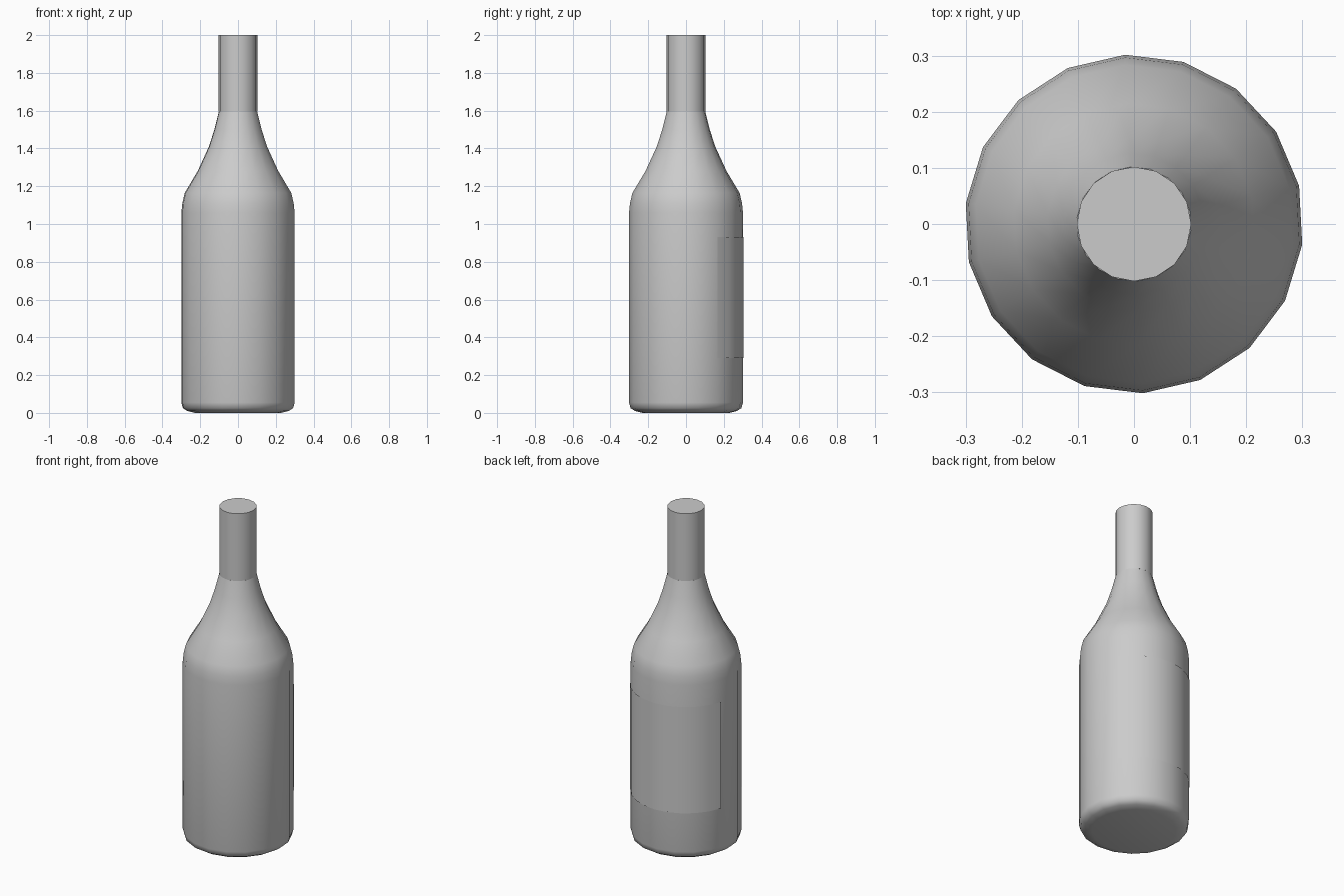
import bpy, bmesh
from math import cos, sin, radians

if "Cube" in bpy.data.objects:
    bpy.data.objects.remove(bpy.data.objects["Cube"])


def lathe(name, profile, start, end, steps, closed, cap=False):
    """Sweep (radius, z) points round the z axis between two angles."""
    bm = bmesh.new()
    count = steps if closed else steps + 1
    rings = []
    for r, z in profile:
        ring = []
        for i in range(count):
            a = radians(start + (end - start) * i / steps)
            ring.append(bm.verts.new((r * cos(a), r * sin(a), z)))
        rings.append(ring)
    for low, high in zip(rings, rings[1:]):
        for i in range(steps):
            j = (i + 1) % count
            bm.faces.new((low[i], low[j], high[j], high[i]))
    if cap:
        bm.faces.new(rings[0][::-1])
        bm.faces.new(rings[-1])
    mesh = bpy.data.meshes.new(name)
    bm.to_mesh(mesh)
    bm.free()
    obj = bpy.data.objects.new(name, mesh)
    bpy.context.collection.objects.link(obj)
    bpy.ops.object.select_all(action='DESELECT')
    obj.select_set(True)
    bpy.context.view_layer.objects.active = obj
    bpy.ops.object.shade_smooth_by_angle(angle=radians(50))
    return obj


# Body: rounded base, straight wall and sloping shoulder
lathe("bottle_body", [(0.23, 0.0), (0.27, 0.01), (0.294, 0.025), (0.302, 0.055),
                      (0.302, 1.06), (0.297, 1.11), (0.284, 1.165),
                      (0.215, 1.28), (0.155, 1.41), (0.126, 1.50), (0.102, 1.595)],
      13, 373, 18, True, cap=True)

# Neck: plain cylinder closed at the top
lathe("bottle_neck", [(0.102, 1.595), (0.102, 2.0)], 0, 360, 16, True, cap=True)

# Back label: thin curved sheet just outside the wall
lathe("back_label", [(0.305, 0.29), (0.305, 0.93)], 33, 164, 9, False)
